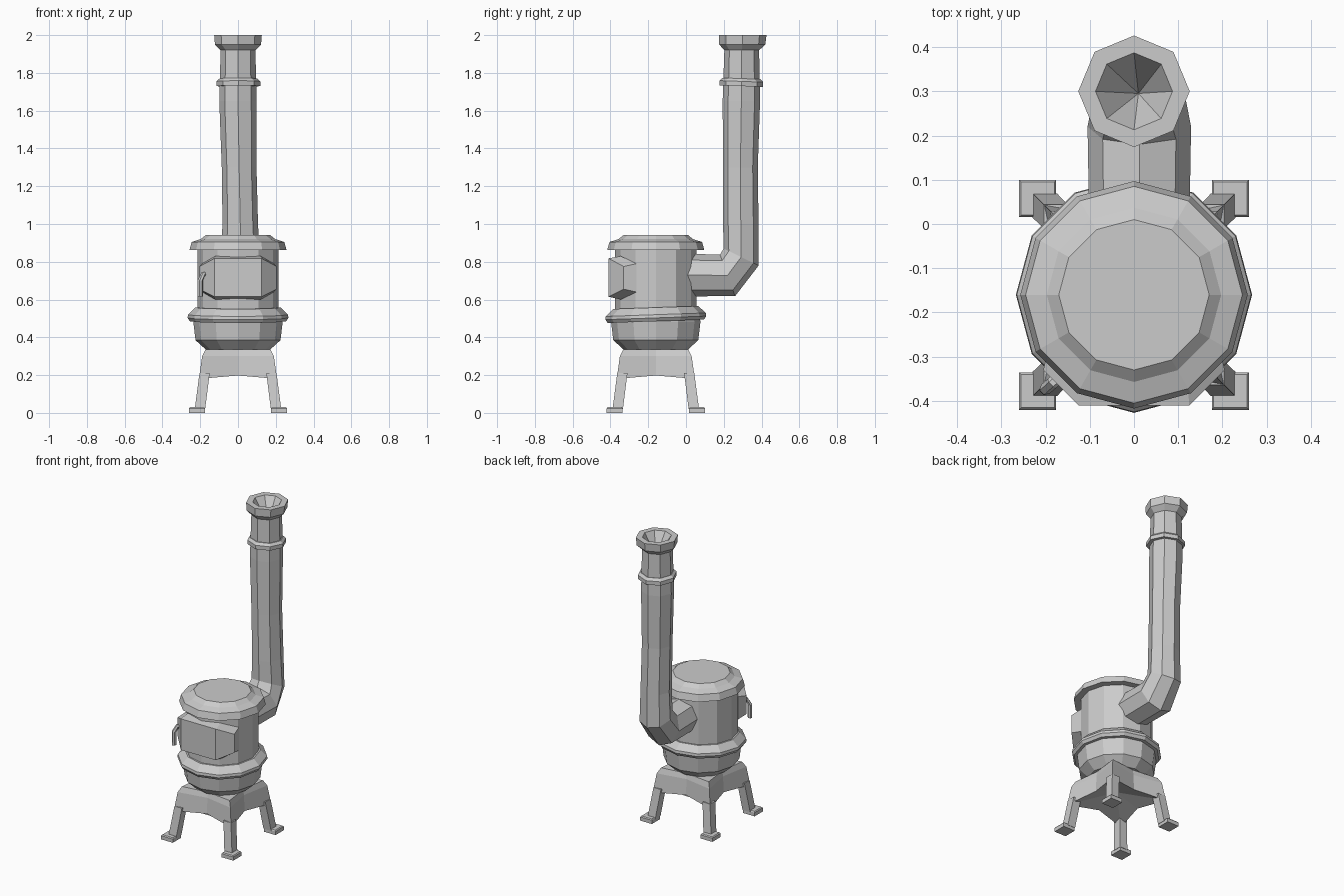
import bpy, bmesh
from math import cos, sin, pi, radians
from mathutils import Vector

if "Cube" in bpy.data.objects:
    bpy.data.objects.remove(bpy.data.objects["Cube"])

CY = -0.16  # y of the stove body's axis


def finish(name, bm):
    bmesh.ops.recalc_face_normals(bm, faces=bm.faces)
    me = bpy.data.meshes.new(name)
    bm.to_mesh(me)
    bm.free()
    ob = bpy.data.objects.new(name, me)
    bpy.context.collection.objects.link(ob)
    return ob


def skin(name, rings, cap_start=True, cap_end=True, apex=None, closed=False):
    """Join equally sized rings of points into one flat-faced surface."""
    bm = bmesh.new()
    vs = [[bm.verts.new(p) for p in r] for r in rings]
    n = len(vs[0])
    pairs = list(zip(vs, vs[1:])) + ([(vs[-1], vs[0])] if closed else [])
    for a, b in pairs:
        for i in range(n):
            j = (i + 1) % n
            bm.faces.new((a[i], a[j], b[j], b[i]))
    if cap_start and not closed:
        bm.faces.new(vs[0])
    if apex:
        c = bm.verts.new(apex)
        for i in range(n):
            bm.faces.new((vs[-1][i], vs[-1][(i + 1) % n], c))
    elif cap_end and not closed:
        bm.faces.new(vs[-1])
    return finish(name, bm)


def ring(x, y, z, r, n, tilt=0.0):
    """Circle of n points, tilted about the x axis."""
    t = radians(tilt)
    return [(x + r * cos(2 * pi * i / n),
             y + r * sin(2 * pi * i / n) * cos(t),
             z + r * sin(2 * pi * i / n) * sin(t)) for i in range(n)]


def lathe(name, profile, n=12, tilt=0.0, **kw):
    return skin(name, [ring(0, CY, z, r, n, tilt) for r, z in profile], **kw)


# Stove body, belt and lid
lathe("stove_body", [(0.17, 0.335), (0.225, 0.385), (0.237, 0.485),
                     (0.215, 0.55), (0.215, 0.88)])
lathe("belt", [(0.21, 0.485), (0.255, 0.485), (0.267, 0.503),
               (0.265, 0.52), (0.225, 0.558), (0.2, 0.558)], tilt=2, closed=True)
lathe("lid", [(0.2, 0.862), (0.257, 0.862), (0.245, 0.905),
              (0.197, 0.92), (0.17, 0.942)])

# Door: raised panel with bevelled rim, wrapped round the front
def door_loop(x1, y1, lo1, hi1, x2, y2, lo2, hi2):
    return [(-x2, y2, hi2), (-x1, y1, hi1), (x1, y1, hi1), (x2, y2, hi2),
            (x2, y2, lo2), (x1, y1, lo1), (-x1, y1, lo1), (-x2, y2, lo2)]

back = door_loop(0.12, -0.345, 0.60, 0.83, 0.19, -0.262, 0.64, 0.79)
front = door_loop(0.125, -0.41, 0.615, 0.818, 0.205, -0.33, 0.655, 0.775)
bm = bmesh.new()
b = [bm.verts.new(p) for p in back]
f = [bm.verts.new(p) for p in front]
for i in range(8):
    j = (i + 1) % 8
    bm.faces.new((b[i], b[j], f[j], f[i]))
for v in (b, f):
    for i in range(3):
        bm.faces.new((v[i], v[i + 1], v[6 - i], v[7 - i]))
finish("door", bm)

# Door handle: bent rod
path = [Vector(p) for p in [(-0.14, -0.32, 0.725), (-0.185, -0.36, 0.735),
                            (-0.2, -0.373, 0.7), (-0.2, -0.373, 0.615)]]
rings = []
for i, p in enumerate(path):
    d = (path[min(i + 1, 3)] - path[max(i - 1, 0)]).normalized()
    side = Vector((0.7, -0.7, 0)).normalized()
    up = d.cross(side).normalized()
    rings.append([p + 0.014 * (side * cos(a) + up * sin(a))
                  for a in [2 * pi * k / 6 for k in range(6)]])
skin("door_handle", rings)

# Flue pipe: elbow, tall slightly uneven stack, flared rim, funnel opening
stations = [(0.012, -0.02, 0.73, 0.113, -90), (0.012, 0.22, 0.728, 0.117, -70),
            (0.012, 0.292, 0.825, 0.103, -26), (0.012, 0.29, 1.0, 0.094, 0),
            (0.006, 0.288, 1.3, 0.092, 0), (0.0, 0.293, 1.65, 0.099, 0),
            (0.0, 0.295, 1.92, 0.092, 0), (0.0, 0.298, 1.95, 0.122, 0),
            (0.0, 0.3, 2.0, 0.126, 0), (0.0, 0.3, 2.0, 0.087, 0)]
skin("flue_pipe", [ring(x, y, z, r, 8, t) for x, y, z, r, t in stations],
     apex=(0.01, 0.295, 1.86))
skin("flue_collar", [ring(0.002, 0.293, z, r, 8, -2) for r, z in
                     [(0.09, 1.73), (0.116, 1.73), (0.116, 1.755), (0.1, 1.77), (0.09, 1.77)]],
     closed=True)

# Stand: square apron with hollowed sides and arched underside
def star(corner, zc, mid, zm):
    pts = []
    for sx, sy, mx, my in [(1, 1, 0, 1), (-1, 1, -1, 0), (-1, -1, 0, -1), (1, -1, 1, 0)]:
        pts += [(sx * corner, sy * corner + CY, zc), (mx * mid, my * mid + CY, zm)]
    return pts

skin("stand_apron", [star(0.172, 0.335, 0.15, 0.335), star(0.19, 0.30, 0.155, 0.30),
                     star(0.207, 0.18, 0.16, 0.198)], apex=(0, CY, 0.25))

# Splayed legs and square feet
def square(sx, sy, inner, outer, z):
    return [(sx * x, sy * y + CY, z) for x, y in
            [(inner, inner), (outer, inner), (outer, outer), (inner, outer)]]

for sx, side in ((1, "right"), (-1, "left")):
    for sy, end in ((-1, "front"), (1, "back")):
        skin(f"{end}_{side}_leg", [square(sx, sy, 0.15, 0.204, 0.21),
                                   square(sx, sy, 0.174, 0.229, 0.02)])
        skin(f"{end}_{side}_foot", [square(sx, sy, 0.176, 0.26, 0.0),
                                    square(sx, sy, 0.176, 0.26, 0.024),
                                    square(sx, sy, 0.18, 0.255, 0.03)])
